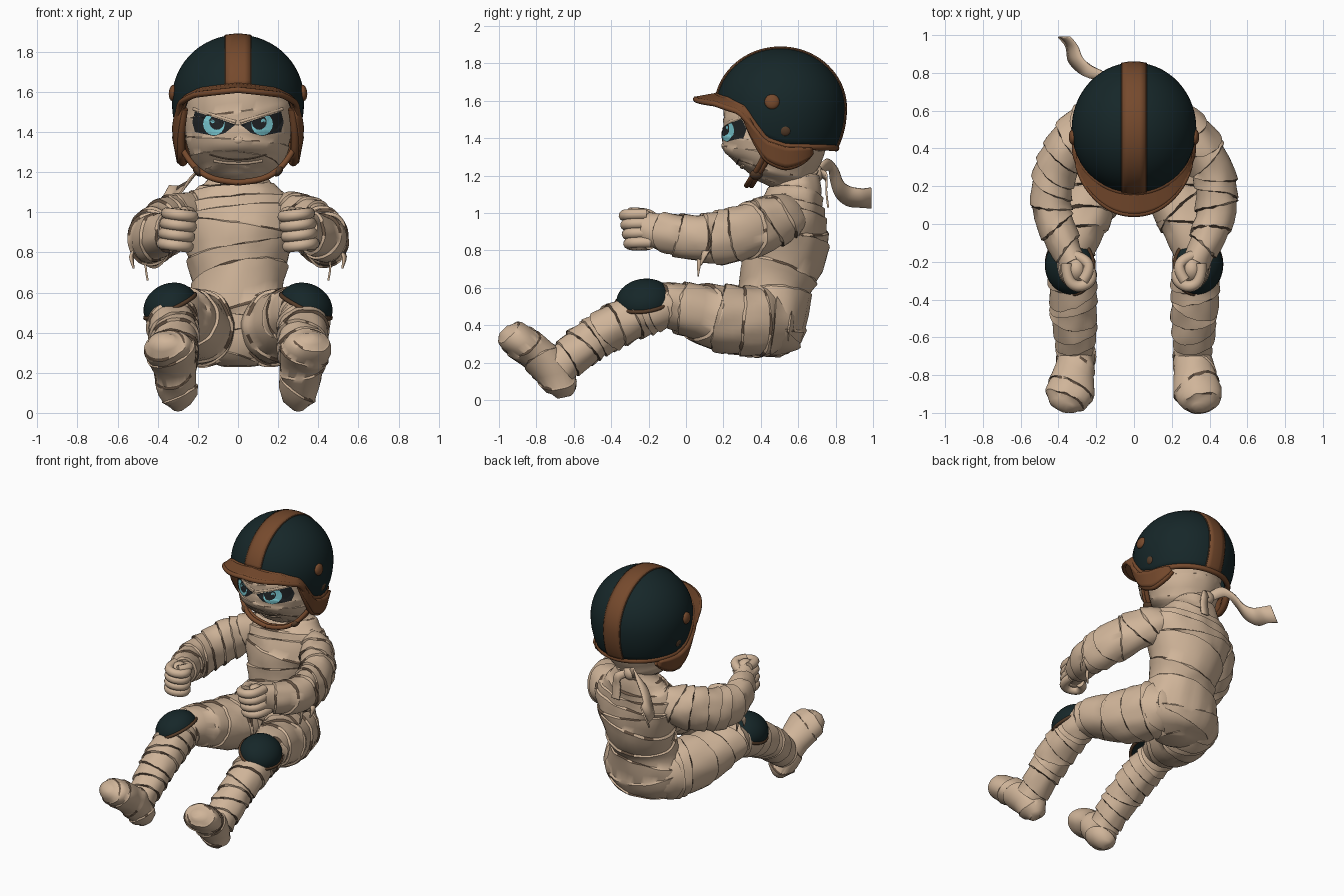
import bpy, bmesh, math, random
from math import sin, cos, pi, radians
from mathutils import Vector, noise, Matrix
from mathutils.bvhtree import BVHTree

random.seed(4)
if "Cube" in bpy.data.objects:
    bpy.data.objects.remove(bpy.data.objects["Cube"])


def material(name, rgb):
    m = bpy.data.materials.new(name)
    m.use_nodes = True
    m.diffuse_color = (*rgb, 1)
    node = m.node_tree.nodes["Principled BSDF"]
    node.inputs["Base Color"].default_value = (*rgb, 1)
    node.inputs["Roughness"].default_value = 0.8
    return m


CLOTH = material("bandage cloth", (0.63, 0.46, 0.32))
SEAM = material("bandage seam", (0.13, 0.085, 0.055))
TEAL = material("dark teal shell", (0.008, 0.02, 0.022))
LEATHER = material("brown leather", (0.18, 0.068, 0.026))
TRIM = material("dark leather trim", (0.09, 0.045, 0.022))
IRIS = material("pale cyan", (0.2, 0.6, 0.66))
DARK = material("eye black", (0.015, 0.018, 0.02))


def finish(name, bm, mats, angle=40):
    """Turn a bmesh into a smooth-shaded object."""
    me = bpy.data.meshes.new(name)
    bm.to_mesh(me)
    bm.free()
    for m in mats:
        me.materials.append(m)
    me.shade_smooth()
    me.set_sharp_from_angle(angle=radians(angle))
    ob = bpy.data.objects.new(name, me)
    bpy.context.collection.objects.link(ob)
    return ob


def grid(name, rows, mats, ring=False, thick=0, offset=-1, seams=(), worn=0.0):
    """Skin rows of points; seam rows get the second material in ragged patches."""
    bm = bmesh.new()
    vs = [[bm.verts.new(p) for p in r] for r in rows]
    n = len(rows[0])
    for i in range(len(vs) - 1):
        for j in range(n if ring else n - 1):
            k = (j + 1) % n
            f = bm.faces.new((vs[i][j], vs[i][k], vs[i + 1][k], vs[i + 1][j]))
            if i in seams and noise.noise(f.calc_center_median() * 9) > worn:
                f.material_index = 1
    if ring and not thick:
        bm.faces.new(vs[0])
        bm.faces.new(vs[-1])
    bmesh.ops.remove_doubles(bm, verts=bm.verts, dist=1e-5)
    bmesh.ops.recalc_face_normals(bm, faces=bm.faces)
    ob = finish(name, bm, mats)
    if thick:
        mod = ob.modifiers.new("thickness", "SOLIDIFY")
        mod.thickness, mod.offset = thick, offset
    return ob


def spline(pts, u):
    """Catmull-Rom sample of equally spaced key rows."""
    x = min(max(u, 0), 1) * (len(pts) - 1)
    i = min(int(x), len(pts) - 2)
    t = x - i
    p = [Vector(pts[min(max(i + d, 0), len(pts) - 1)]) for d in (-1, 0, 1, 2)]
    return 0.5 * (2 * p[1] + (p[2] - p[0]) * t + (2 * p[0] - 5 * p[1] + 4 * p[2] - p[3]) * t * t
                  + (3 * p[1] - p[0] - 3 * p[2] + p[3]) * t ** 3)


def wrapped(name, pts, wraps, tilt=0.6, bump=0.012, n=48, side=1, worn=0.05):
    """Tapered limb covered in overlapping bandage turns; key rows are x, y, z, half width, half depth."""
    pts = [(side * p[0], *p[1:]) for p in pts]
    cuts = [(k + random.uniform(-0.2, 0.2) * (0 < k < wraps)) / wraps for k in range(wraps + 1)]
    lean = [random.choice((-1, 1)) * random.uniform(0.4, 1) * tilt / wraps * (0 < k < wraps) for k in range(wraps + 1)]
    turn = [random.uniform(-0.7, 0.7) for _ in cuts]

    def point(u, a, lift):
        c = spline(pts, u)
        t = (spline(pts, u + 0.01) - spline(pts, u - 0.01)).to_3d().normalized()
        x = (Vector((1, 0, 0)) - t * t.x).normalized()
        o = x * cos(a) * (abs(c[3]) + lift) + t.cross(x) * sin(a) * (abs(c[4]) + lift)
        p = c.to_3d() + o
        return p + o.normalized() * noise.noise(p * 11) * bump * 0.8

    rows, seams = [], []
    for k in range(wraps):
        for f, lift in ((0.07 * (k > 0), 0), (0.4, 0.3), (0.75, 0.75), (1, 1)):
            row = []
            for j in range(n):
                a = 2 * pi * j / n
                s0, s1 = (lean[q] * cos(a + turn[q]) for q in (k, k + 1))
                ragged = 0.08 / wraps * noise.noise(Vector((cos(a), sin(a), k)) * 3) * (0 < k < wraps - 1)
                u = (cuts[k] + s0) * (1 - f) + (cuts[k + 1] + s1) * f + ragged
                row.append(point(u, a, bump * lift))
            rows.append(row)
        seams.append(len(rows) - 1)
    return grid(name, rows, (CLOTH, SEAM), ring=True, seams=seams[:-1], worn=worn)


def tube(name, pts, r, mat, closed=False):
    """Round cord through the points, turned into a mesh."""
    cu = bpy.data.curves.new(name, "CURVE")
    cu.dimensions, cu.bevel_depth, cu.bevel_resolution, cu.use_fill_caps = "3D", r, 3, True
    sp = cu.splines.new("NURBS")
    sp.points.add(len(pts) - 1)
    for q, p in zip(sp.points, pts):
        q.co = (*p, 1)
    sp.use_endpoint_u, sp.use_cyclic_u, sp.order_u, sp.resolution_u = not closed, closed, 3, 6
    cord = bpy.data.objects.new(name, cu)
    me = bpy.data.meshes.new_from_object(cord)
    bm = bmesh.new()
    bm.from_mesh(me)
    bpy.data.objects.remove(cord)
    bpy.data.meshes.remove(me)
    return finish(name, bm, [mat])


def ball(name, loc, size, mat, up=(0, 0, 1), dome=False):
    """Ellipsoid, or only its upper half, with its local z turned to up."""
    bm = bmesh.new()
    bmesh.ops.create_uvsphere(bm, u_segments=28, v_segments=16, radius=1)
    if dome:
        bmesh.ops.delete(bm, geom=[v for v in bm.verts if v.co.z < -0.01], context="VERTS")
    turn = Vector((0, 0, 1)).rotation_difference(Vector(up)).to_matrix().to_4x4()
    bm.transform(Matrix.Translation(loc) @ turn @ Matrix.Diagonal((*size, 1)))
    return finish(name, bm, [mat])


def ribbon(name, path, n=24):
    """Cloth strip; each path row is a centre followed by its half-width vector."""
    rows = []
    for i in range(n + 1):
        c = spline(path, i / n)
        rows.append([Vector(c[:3]) + Vector(c[3:]) * s for s in (-1, 0, 1)])
    return grid(name, rows, [CLOTH], thick=0.01, offset=0)


# Torso, neck and head
wrapped("torso", [(0, .42, .232, .08, .08), (0, .425, .3, .24, .165), (0, .455, .44, .28, .19),
                  (0, .48, .61, .225, .19), (0, .53, .78, .25, .215), (0, .55, .93, .295, .205),
                  (0, .57, 1.04, .29, .165), (0, .585, 1.125, .19, .135), (0, .58, 1.2, .12, .12),
                  (0, .57, 1.3, .12, .13)], 13, tilt=0.8)
head = wrapped("head", [(0, .42, 1.155, .05, .06), (0, .44, 1.2, .165, .17), (0, .46, 1.275, .235, .248),
                        (0, .47, 1.38, .26, .278), (0, .47, 1.48, .265, .267), (0, .47, 1.58, .26, .265),
                        (0, .48, 1.68, .22, .22), (0, .48, 1.76, .1, .1)], 8, bump=0.005, n=72, worn=0.28)
ball("nose", (0, .205, 1.36), (.03, .016, .02), CLOTH)
face = BVHTree.FromPolygons([v.co for v in head.data.vertices], [p.vertices[:] for p in head.data.polygons])


def on_face(x, z, lift):
    hit = face.ray_cast(Vector((x, -1, z)), Vector((0, 1, 0)))[0]
    return Vector((x, hit.y - lift, z))


def decal(name, outline, mat, lift):
    """Thin plate laid on the face, shrunk in rings towards its middle."""
    pts = [Vector(a).lerp(Vector(b), k / 5) for a, b in zip(outline, outline[1:] + outline[:1]) for k in range(5)]
    mid = sum(pts, Vector((0, 0))) / len(pts)
    rows = [[on_face(*mid.lerp(p, r / 7), lift) for p in pts] for r in range(7, 0, -1)]
    return grid(name, rows, [mat], ring=True)


def brow_line(x):
    return 1.435 + 0.31 * x


def disc(x, z, r, s):
    """Circle cut off along the brow."""
    pts = [(x + r * cos(k * pi / 8), z + r * 1.05 * sin(k * pi / 8)) for k in range(16)]
    return [(s * a, min(b, brow_line(a))) for a, b in pts]


# Angry eyes, brow folds and mouth
for s, side in ((1, "left"), (-1, "right")):
    decal(side + "_eye_socket", [(s * x, z) for x, z in ((.012, 1.437), (.12, 1.474), (.215, 1.502), (.228, 1.45),
                                                         (.215, 1.4), (.12, 1.38), (.065, 1.395))], DARK, .005)
    decal(side + "_iris", disc(.12, 1.44, .054, s), IRIS, .007)
    decal(side + "_pupil", disc(.106, 1.45, .037, s), DARK, .009)
    decal(side + "_eye_glint", disc(.126, 1.455, .011, s), IRIS, .011)
    tube(side + "_brow_fold", [on_face(s * x, brow_line(x) + .012, -.003) for x in (.01, .08, .15, .22)], .009, CLOTH)
tube("mouth", [on_face(x / 100, 1.262 + 1.3 * (x / 100) ** 2, .001) for x in range(-14, 15, 4)], .004, SEAM)
tube("lower_lip", [on_face(x / 100, 1.247 + .9 * (x / 100) ** 2, -.008) for x in range(-12, 13, 4)], .012, CLOTH)

# Helmet shell with a cut-out for the face
CY, CZ, RX, RY, RZ, LOW = .505, 1.56, .33, .35, .325, .42
EDGE = ((0, 1.63), (35, 1.605), (56, 1.56), (66, 1.47), (76, 1.39), (95, 1.355), (180, 1.345))


def edge_angle(phi):
    d = abs(phi)
    for (a, za), (b, zb) in zip(EDGE, EDGE[1:]):
        if d <= b:
            h = za + (zb - za) * (d - a) / (b - a) - CZ
            return math.asin(h / (RZ if h > 0 else LOW))


def shell(phi, e, lift=0):
    p = radians(phi)
    return Vector(((RX + lift) * sin(p) * cos(e), CY - (RY + lift) * cos(p) * cos(e),
                   CZ + ((RZ if e > 0 else LOW) + lift) * sin(e)))


around = range(-180, 180, 5)
grid("helmet_shell", [[shell(p, pi / 2 + (edge_angle(p) - pi / 2) * k / 20) for p in around] for k in range(21)],
     [TEAL], ring=True, thick=.03)
tube("helmet_rim", [shell(p, edge_angle(p), -.004) for p in around], .018, LEATHER, closed=True)

# Centre stripe from front to back, edged with dark piping
front, back = edge_angle(0), pi - edge_angle(180)
arc = [front + (back - front) * k / 40 for k in range(41)]


def stripe_point(x, a, lift):
    w = math.sqrt(1 - (x / RX) ** 2)
    return Vector((x, CY - (RY * w + lift) * cos(a), CZ + ((RZ if sin(a) > 0 else LOW) * w + lift) * sin(a)))


grid("helmet_stripe", [[stripe_point(x * .0315, a, .006) for x in range(-2, 3)] for a in arc], [LEATHER], thick=.009)
for s in (1, -1):
    tube("stripe_piping", [stripe_point(s * .064, a, .002) for a in arc], .004, TRIM)

# Peak
peak = []
for k in range(7):
    f = k / 6 * 1.06 - .06
    row = []
    for p in range(-65, 66, 5):
        reach = .112 * f * cos(radians(p * 1.35)) ** .8
        row.append(shell(p, edge_angle(p)) + Vector((sin(radians(p)) * reach * .6, -cos(radians(p)) * reach, -.02 * f)))
    peak.append(row)
grid("helmet_peak", peak, [LEATHER], thick=.026, offset=0)
tube("peak_edge", peak[-1], .015, LEATHER)

for s, side in ((1, "left"), (-1, "right")):
    # Ear flap, studs and chin strap
    flap = []
    for k in range(6):
        row = []
        for p in range(58, 123, 4):
            q = shell(s * p, edge_angle(p))
            drop = .11 * max(0, sin(pi * (p - 56) / 68)) ** .6 * k / 5
            row.append(Vector((q.x * (1.03 - .014 * k), q.y, q.z - drop)))
        flap.append(row)
    grid(side + "_ear_flap", flap, [LEATHER], thick=.05, offset=0)
    tube(side + "_flap_edge", flap[-1], .02, LEATHER)
    ball(side + "_stud", (s * .325, .46, 1.595), (.04, .04, .02), LEATHER, (s, 0, .1))
    ball(side + "_lower_stud", (s * .306, .53, 1.44), (.03, .03, .015), TRIM, (s, 0, -.2))
    for d in (0, .025):
        tube(side + "_chin_strap", [(s * x, y + d, z) for x, y, z in ((.275, .42, 1.31), (.235, .385, 1.24),
             (.16, .345, 1.18), (.08, .33, 1.155), (0, .325, 1.148))], .015, LEATHER)
    ball(side + "_buckle", (s * .2, .375, 1.205), (.03, .035, .02), TRIM, (s, 0, -.8))

    # Arm with loose ends hanging from the sleeve
    wrapped(side + "_arm", [(.12, .57, 1.02, .05, .05), (.19, .56, 1.0, .09, .1), (.265, .515, .975, .105, .125),
                            (.345, .42, .935, .11, .14), (.405, .3, .895, .11, .14), (.435, .18, .87, .105, .135),
                            (.43, .05, .87, .1, .115), (.385, -.08, .89, .085, .1), (.325, -.21, .915, .06, .08)],
            11, side=s)
    ribbon(side + "_sleeve_tail", [(s * .45, .08, .8, 0, .02, 0), (s * .46, .07, .73, 0, .012, 0),
                                   (s * .45, .065, .66, 0, .002, 0)])
    ribbon(side + "_elbow_tail", [(s * .5, .12, .82, .01, .02, 0), (s * .53, .1, .78, .008, .015, 0),
                                  (s * .52, .08, .72, 0, .002, 0)])

    # Fist: palm, four curled fingers and thumb
    ball(side + "_palm", (s * .305, -.24, .925), (.065, .08, .1), CLOTH)
    for k in range(4):
        tube(side + "_finger", [(s * (x + .008 * k), y + .008 * k, .995 - .05 * k - (.36 - x) * .12) for x, y in (
            (.355, -.21), (.355, -.3), (.29, -.34), (.22, -.3), (.235, -.23), (.27, -.22))], .03, CLOTH)
    tube(side + "_thumb", [(s * .31, -.17, .97), (s * .25, -.19, .99), (s * .235, -.25, 1.0), (s * .27, -.3, 1.0)],
         .03, CLOTH)

    # Leg: thigh, shin and foot
    wrapped(side + "_thigh", [(.12, .57, .42, .03, .03), (.135, .53, .42, .11, .12), (.155, .43, .42, .165, .178),
                              (.185, .32, .425, .175, .182), (.23, .18, .44, .168, .172), (.28, .03, .48, .15, .142),
                              (.32, -.1, .51, .122, .112), (.335, -.22, .505, .07, .07)], 9, side=s)
    wrapped(side + "_shin", [(.335, -.09, .5, .1, .1), (.33, -.21, .475, .118, .118), (.325, -.34, .42, .12, .114),
                             (.32, -.46, .35, .115, .107), (.315, -.57, .27, .106, .104), (.31, -.67, .185, .09, .09)],
            9, side=s)
    wrapped(side + "_foot", [(.3, -.65, .015, .025, .035), (.3, -.665, .075, .085, .08), (.31, -.735, .185, .098, .1),
                             (.325, -.82, .265, .112, .09), (.34, -.9, .32, .122, .09), (.345, -.955, .36, .09, .065),
                             (.345, -.975, .38, .02, .015)], 5, bump=.008, side=s)

    # Knee pad with a leather edge
    up = Vector((s * .42, -.12, .88)).normalized()
    place = Vector((s * .338, -.222, .532))
    ball(side + "_knee_pad", place, (.138, .152, .112), TEAL, up, dome=True)
    turn = Vector((0, 0, 1)).rotation_difference(up)
    tube(side + "_knee_pad_edge", [place + turn @ Vector((.138 * cos(k * pi / 12), .152 * sin(k * pi / 12), 0))
                                   for k in range(24)], .011, TRIM, closed=True)

# Neck knot and flying tail
ball("neck_knot", (-.04, .7, 1.21), (.05, .035, .045), CLOTH)
ribbon("knot_loop", [(-.04, .71, 1.22, .01, 0, .02), (.02, .75, 1.19, .02, 0, .02), (.03, .75, 1.12, .03, 0, 0),
                     (.03, .76, 1.03, .03, 0, 0)])
ribbon("flying_tail", [(-.06, .71, 1.22, .01, 0, .03), (-.13, .76, 1.26, .02, 0, .03), (-.2, .79, 1.21, .03, .02, .03),
                       (-.26, .82, 1.13, .03, .02, .04), (-.31, .87, 1.09, .035, .01, .05),
                       (-.33, .94, 1.08, .03, 0, .05), (-.37, .99, 1.08, .03, 0, .055)], n=40)
